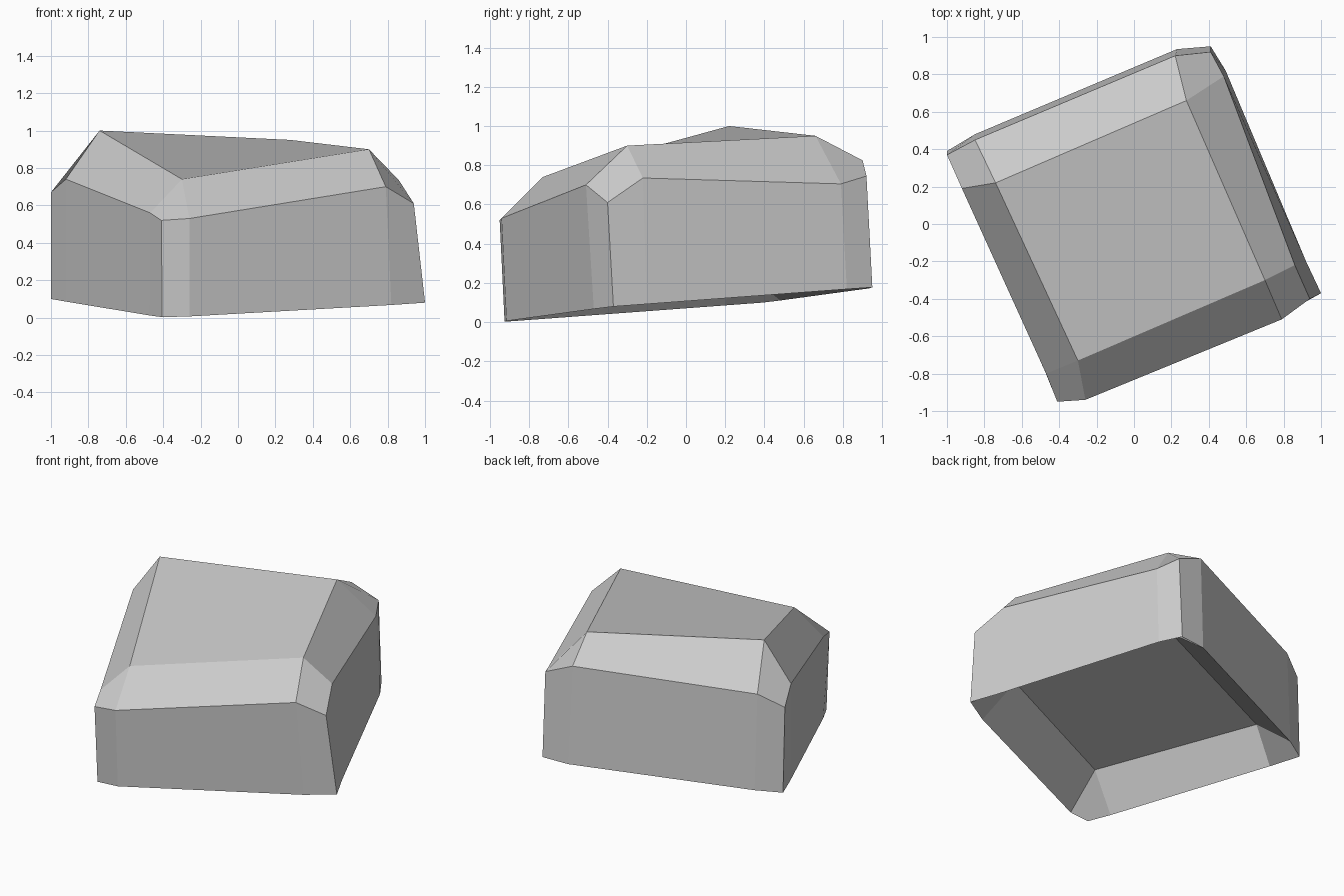
import bpy
import bmesh

if "Cube" in bpy.data.objects:
    bpy.data.objects.remove(bpy.data.objects["Cube"])

# Four corners, counter-clockwise: front-left, front-right, back-right, back-left
crown = [(-.30, -.73, .74), (.70, -.30, .90), (.28, .66, .95), (-.74, .22, 1.0)]

# Shoulder ring: each corner is cut off by three points (before, tip, after)
shoulder = [(-.47, -.80, .56), (-.41, -.95, .52), (-.26, -.94, .53),
            (.79, -.51, .70), (.94, -.40, .61), (.86, -.22, .735),
            (.48, .79, .705), (.41, .92, .745), (.22, .90, .825),
            (-.85, .45, .75), (-1.0, .37, .67), (-.92, .19, .74)]

# Base rim outline, lying on a slightly tilted plane
rim = [(-.475, -.79), (-.405, -.925), (-.26, -.915),
       (.82, -.47), (1.0, -.37), (.92, -.20),
       (.49, .82), (.41, .95), (.23, .935),
       (-.85, .48), (-1.0, .39), (-.92, .20)]

# Ceiling of the hollow underside
hollow = [(-.30, -.73), (.70, -.30), (.27, .68), (-.78, .24)]


def tilt(x, y, lift=0.0):
    """Point on the tilted base plane, raised by lift."""
    return (x, y, max(0.0, .089 + .022 * x + .084 * y) + lift)


def cap(bm, corners, ring):
    """Flat centre, cut corners and sloping sides joining it to a ring."""
    bm.faces.new(corners)
    for k in range(4):
        n = (k + 1) % 4
        a, b, c = ring[3 * k:3 * k + 3]
        bm.faces.new((corners[k], a, b, c))
        bm.faces.new((corners[k], c, ring[3 * n], corners[n]))


bm = bmesh.new()
top = [bm.verts.new(p) for p in crown]
upper = [bm.verts.new(p) for p in shoulder]
lower = [bm.verts.new(tilt(*p)) for p in rim]
under = [bm.verts.new(tilt(*p, .22)) for p in hollow]

# Crown with its slopes, then the recessed underside
cap(bm, top, upper)
cap(bm, under, lower)

# Side walls
for i in range(12):
    j = (i + 1) % 12
    bm.faces.new((lower[i], lower[j], upper[j], upper[i]))

bmesh.ops.recalc_face_normals(bm, faces=bm.faces)
mesh = bpy.data.meshes.new("rock_block")
bm.to_mesh(mesh)
bm.free()

# Single stone colour
stone = bpy.data.materials.new("stone_grey")
stone.diffuse_color = (.6, .6, .6, 1)
stone.use_nodes = True
stone.node_tree.nodes["Principled BSDF"].inputs["Base Color"].default_value = stone.diffuse_color
mesh.materials.append(stone)

rock = bpy.data.objects.new("rock_block", mesh)
bpy.context.collection.objects.link(rock)
